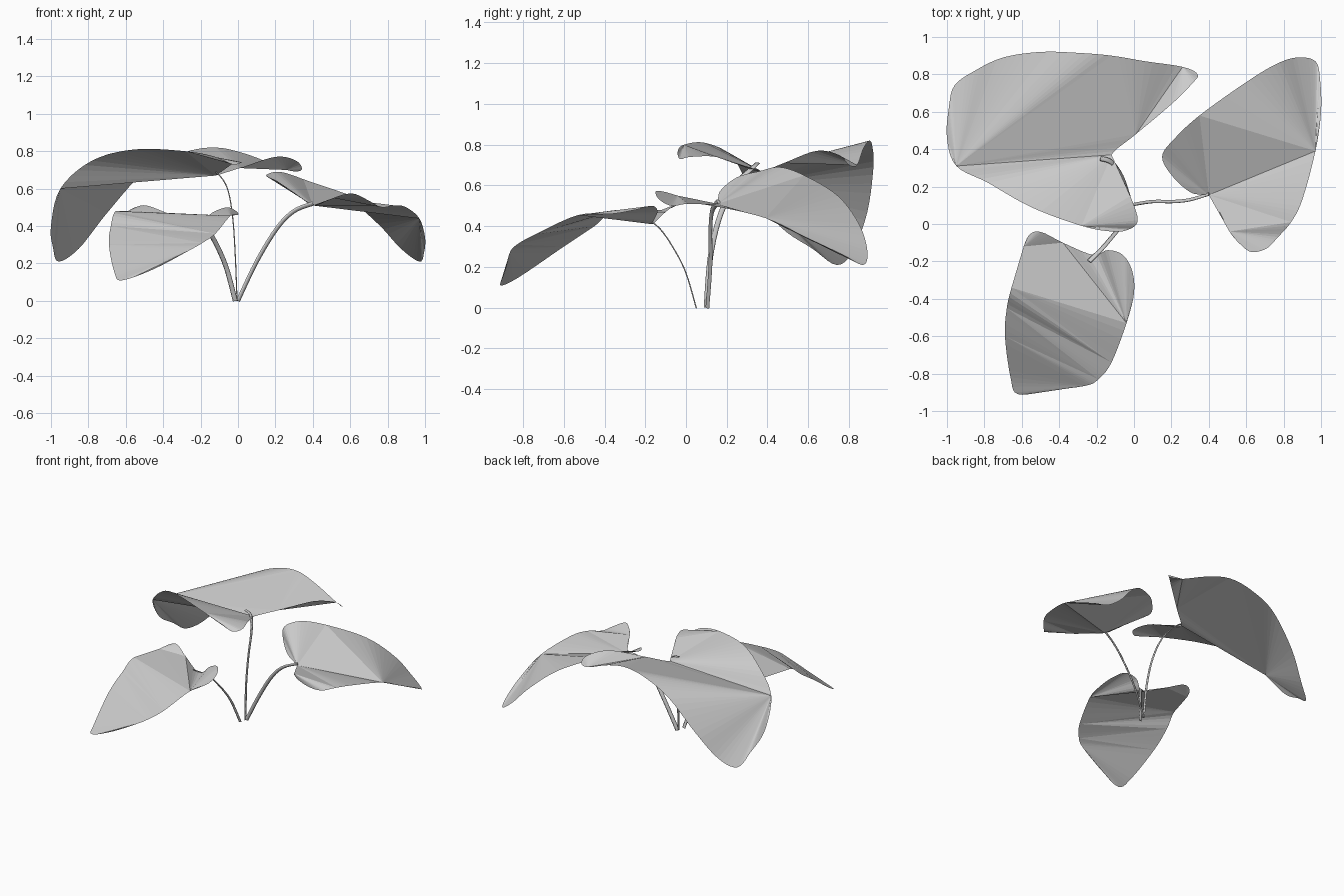
import bpy, bmesh
from mathutils import Vector

if "Cube" in bpy.data.objects:
    bpy.data.objects.remove(bpy.data.objects["Cube"])

STEPS = 5


def spline(pts, closed):
    """Catmull-Rom curve, STEPS samples per control point."""
    p = [Vector(q) for q in pts]
    n = len(p)
    get = (lambda i: p[i % n]) if closed else (lambda i: p[max(0, min(n - 1, i))])
    out = []
    for i in range(n if closed else n - 1):
        a, b, c, d = (get(i + k) for k in (-1, 0, 1, 2))
        for s in range(STEPS):
            t = s / STEPS
            out.append(0.5 * (2 * b + (c - a) * t + (2 * a - 5 * b + 4 * c - d) * t ** 2
                              + (3 * b - a - 3 * c + d) * t ** 3))
    if not closed:
        out.append(p[-1])
    return out


def add_object(name, bm):
    mesh = bpy.data.meshes.new(name)
    bm.to_mesh(mesh)
    bm.free()
    ob = bpy.data.objects.new(name, mesh)
    bpy.context.collection.objects.link(ob)
    return ob


def leaf(name, outline, fans, tris):
    """Smooth outline filled by triangle fans (apex, first, last control)."""
    bm = bmesh.new()
    rim = [bm.verts.new(q) for q in spline(outline, True)]
    n = len(rim)

    def tri(*ids):
        vs = [rim[i % n] for i in ids]
        if len(set(vs)) == 3:
            f = bm.faces.new(vs)
            f.normal_update()
            if f.normal.z < 0:
                f.normal_flip()
    for apex, first, last in fans:
        for i in range(first * STEPS, last * STEPS):
            tri(apex * STEPS, i, i + 1)
    for t in tris:
        tri(*(i * STEPS for i in t))
    add_object(name, bm)


def stem(name, path, side, width=0.013, thick=0.003):
    """Flat, thin six-sided stalk swept along a path."""
    bm = bmesh.new()
    pts = spline(path, False)
    rings = []
    for i, q in enumerate(pts):
        tan = (pts[min(i + 1, len(pts) - 1)] - pts[max(i - 1, 0)]).normalized()
        u = Vector(side)
        u = (u - tan * u.dot(tan)).normalized()
        v = tan.cross(u)
        rings.append([bm.verts.new(q + u * width * a + v * thick * b) for a, b in
                      ((1, 0), (.5, 1), (-.5, 1), (-1, 0), (-.5, -1), (.5, -1))])
    for r, s in zip(rings, rings[1:]):
        for k in range(6):
            bm.faces.new((r[k], r[(k + 1) % 6], s[(k + 1) % 6], s[k]))
    bm.faces.new(rings[0][::-1])
    bm.faces.new(rings[-1])
    for f in bm.faces:
        f.smooth = len(f.verts) == 4
    add_object(name, bm)


# Large leaf at back left
leaf("large_leaf", [
    (-.95, .31, .60), (-1, .46, .40), (-.99, .62, .29), (-.96, .74, .21),
    (-.85, .82, .28), (-.70, .89, .47), (-.5, .92, .69), (-.3, .915, .79),
    (-.12, .90, .82), (.06, .87, .78), (.26, .84, .70), (.34, .80, .70),
    (.31, .75, .75), (.2, .64, .77), (.01, .48, .71), (-.12, .37, .67),
    (-.09, .29, .69), (-.02, .15, .74), (.02, .02, .74), (-.03, -.03, .73),
    (-.12, -.04, .77), (-.28, -.01, .80), (-.55, .09, .81), (-.78, .22, .75)],
    [(0, 0, 8), (14, 8, 10), (10, 10, 14), (0, 14, 15), (17, 15, 17),
     (21, 17, 21), (15, 21, 24)],
    [(0, 8, 14), (15, 17, 21)])

# Medium leaf at right
leaf("right_leaf", [
    (.97, .39, .44), (1, .6, .34), (.995, .77, .26), (.97, .87, .21),
    (.87, .89, .28), (.75, .85, .41), (.58, .745, .55), (.35, .58, .65),
    (.22, .46, .69), (.15, .36, .67), (.21, .25, .64), (.31, .165, .57),
    (.40, .155, .51), (.46, .06, .53), (.51, -.04, .55), (.57, -.11, .57),
    (.63, -.15, .57), (.71, -.13, .53), (.77, -.07, .50), (.84, .01, .51),
    (.90, .13, .50)],
    [(0, 0, 7), (12, 7, 12), (14, 12, 14), (14, 14, 19), (12, 19, 21)],
    [(0, 7, 12), (12, 14, 19)])

# Small leaf at front left
leaf("front_leaf", [
    (-.655, -.34, .48), (-.59, -.12, .48), (-.55, -.05, .50), (-.49, -.045, .51),
    (-.38, -.10, .47), (-.22, -.165, .41), (-.14, -.14, .47), (-.06, -.165, .50),
    (-.01, -.25, .48), (0, -.37, .46), (-.04, -.53, .455), (-.12, -.74, .36),
    (-.19, -.83, .31), (-.26, -.865, .27), (-.45, -.89, .17), (-.62, -.91, .11),
    (-.66, -.82, .15), (-.69, -.6, .30), (-.68, -.45, .40)],
    [(1, 1, 4), (10, 4, 10), (0, 10, 11), (11, 18, 19), (18, 11, 12),
     (12, 17, 18), (17, 12, 13), (13, 13, 17)],
    [(10, 0, 1), (10, 1, 4)])

# Stalks rising from the centre
stem("large_leaf_stem", [(-.005, .10, 0), (-.015, .12, .25), (-.03, .17, .46),
     (-.06, .25, .61), (-.12, .33, .69), (-.18, .35, .71)], (0, 1, 0))
stem("right_leaf_stem", [(0, .105, 0), (.1, .12, .21), (.21, .12, .39),
     (.30, .13, .48), (.40, .16, .52)], (.6, .6, -.5), 0.014, 0.006)
stem("front_leaf_stem", [(-.015, .05, 0), (-.06, 0, .17), (-.11, -.06, .29),
     (-.17, -.13, .39), (-.24, -.2, .44)], (1, 0, 0))
